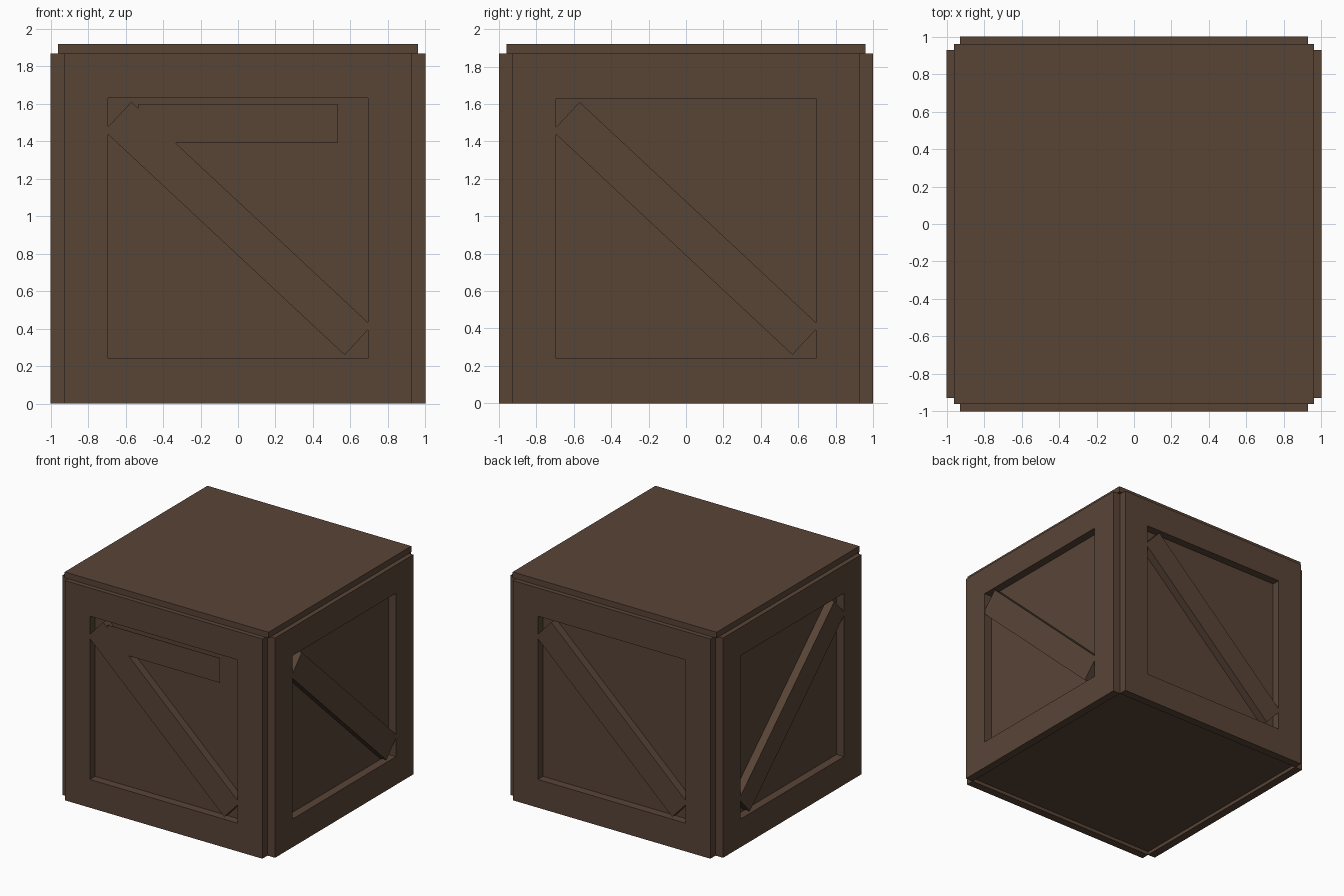
import bpy, bmesh, math
from mathutils import Matrix

if "Cube" in bpy.data.objects:
    bpy.data.objects.remove(bpy.data.objects["Cube"])

wood = bpy.data.materials.new("dark brown wood")
wood.diffuse_color = (0.098, 0.058, 0.037, 1)
wood.use_nodes = True
wood.node_tree.nodes["Principled BSDF"].inputs["Base Color"].default_value = wood.diffuse_color

MID = 0.935      # height of the panel centre
HALF = 0.93      # half width of a panel
HOLE = 0.695     # half width of the panel opening
CORE = 0.93      # half width of the inner box


def finish(name, bm, matrix=Matrix()):
    bmesh.ops.transform(bm, matrix=matrix, verts=bm.verts)
    bmesh.ops.recalc_face_normals(bm, faces=bm.faces)
    mesh = bpy.data.meshes.new(name)
    bm.to_mesh(mesh)
    bm.free()
    mesh.materials.append(wood)
    obj = bpy.data.objects.new(name, mesh)
    bpy.context.collection.objects.link(obj)
    return obj


def box(name, lo, hi, matrix=Matrix()):
    bm = bmesh.new()
    bmesh.ops.create_cube(bm, size=1)
    for v in bm.verts:
        v.co = [(a + b) / 2 + c * (b - a) for a, b, c in zip(lo, hi, v.co)]
    return finish(name, bm, matrix)


def frame(name, matrix):
    # square ring, extruded from the inner box to the outer face
    bm = bmesh.new()
    rings = []
    for y in (-1.0, -CORE):
        for r in (HALF, HOLE):
            top = MID if r == HALF else r
            rings.append([bm.verts.new((sx * r, y, MID + sz * top))
                          for sx, sz in ((-1, -1), (1, -1), (1, 1), (-1, 1))])
    fo, fi, bo, bi = rings
    for a, b in ((fo, fi), (fi, bi), (bi, bo), (bo, fo)):
        for i in range(4):
            j = (i + 1) % 4
            bm.faces.new((a[i], a[j], b[j], b[i]))
    return finish(name, bm, matrix)


# inner box, recessed at the bottom, and lid
box("inner_box", (-CORE, -CORE, 0.03), (CORE, CORE, 1.87))
box("lid", (-0.96, -0.96, 1.87), (0.96, 0.96, 1.92))

# framed sides with a diagonal brace; the left one leans the other way
tilt = math.radians(43)
for side, turn, lean in (("front", 0, 1), ("right", 90, 1),
                         ("back", 180, 1), ("left", 270, -1)):
    spin = Matrix.Rotation(math.radians(turn), 4, 'Z')
    frame(side + "_frame", spin)
    brace = spin @ Matrix.Translation((0, 0, MID)) @ Matrix.Rotation(lean * tilt, 4, 'Y')
    box(side + "_brace", (-0.877, -0.999, -0.106), (0.877, -CORE, 0.106), brace)

# thin blank label plate across the front
box("label_plate", (-0.53, -1.0, 1.39), (0.53, -0.997, 1.60))
